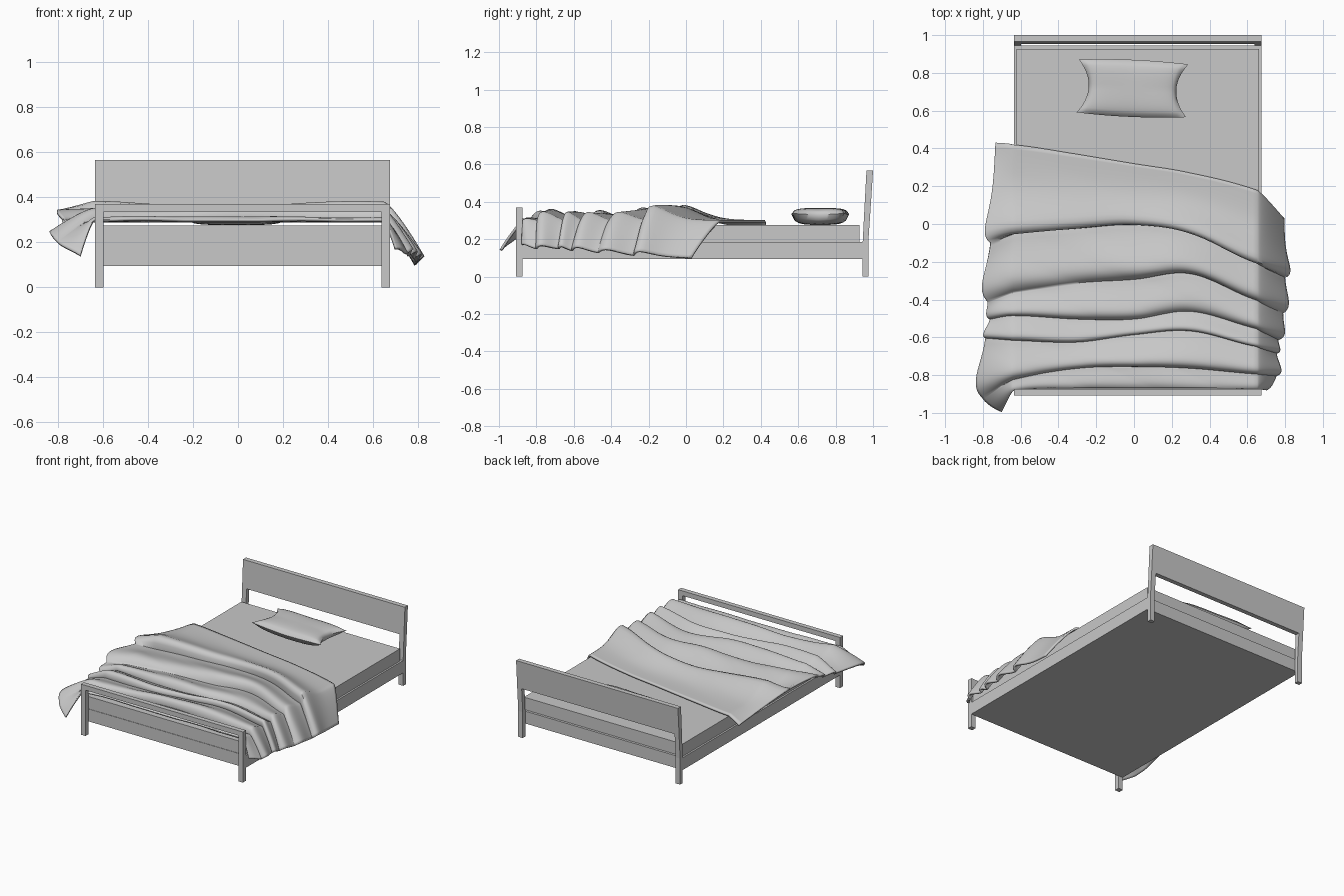
import bpy, bmesh, math
from mathutils import Matrix, Vector

old = bpy.data.objects.get("Cube")
if old:
    bpy.data.objects.remove(old, do_unlink=True)

GREY = (0.58, 0.58, 0.58, 1)
grey = bpy.data.materials.new("plain grey")
grey.use_nodes = True
grey.diffuse_color = GREY
grey.node_tree.nodes["Principled BSDF"].inputs["Base Color"].default_value = GREY


def finish(name, bm, smooth=None):
    bmesh.ops.recalc_face_normals(bm, faces=bm.faces)
    mesh = bpy.data.meshes.new(name)
    bm.to_mesh(mesh)
    bm.free()
    mesh.materials.append(grey)
    obj = bpy.data.objects.new(name, mesh)
    bpy.context.collection.objects.link(obj)
    if smooth:
        bpy.ops.object.select_all(action="DESELECT")
        obj.select_set(True)
        bpy.context.view_layer.objects.active = obj
        bpy.ops.object.shade_smooth_by_angle(angle=math.radians(smooth))
    return obj


def prism(name, profile, x0, x1):
    """Extrude a (y, z) outline from x0 to x1."""
    bm = bmesh.new()
    face = bm.faces.new([bm.verts.new((x0, y, z)) for y, z in profile])
    ext = bmesh.ops.extrude_face_region(bm, geom=[face])["geom"]
    bmesh.ops.translate(bm, vec=(x1 - x0, 0, 0),
                        verts=[v for v in ext if isinstance(v, bmesh.types.BMVert)])
    return finish(name, bm)


def box(name, x0, x1, y0, y1, z0, z1):
    return prism(name, [(y0, z0), (y1, z0), (y1, z1), (y0, z1)], x0, x1)


def sheet(bm, nu, nv, point):
    """Quad grid whose vertices come from point(u, v), both 0..1."""
    rows = [[bm.verts.new(point(i / nu, j / nv)) for i in range(nu + 1)]
            for j in range(nv + 1)]
    for a, b in zip(rows, rows[1:]):
        for i in range(nu):
            bm.faces.new((a[i], a[i + 1], b[i + 1], b[i]))


def lerp(a, b, t):
    return a + (b - a) * t


def curve(values, t):
    """Smooth curve through evenly spaced values."""
    k = min(int(t), len(values) - 2)
    f = t - k
    p1, p2 = values[k], values[k + 1]
    p0 = values[k - 1] if k else 2 * p1 - p2
    p3 = values[k + 2] if k + 2 < len(values) else 2 * p2 - p1
    return p1 + f / 2 * (p2 - p0 + f * (2 * p0 - 5 * p1 + 4 * p2 - p3
                                        + f * (3 * (p1 - p2) + p3 - p0)))


# Bed frame
LEFT, RIGHT, POST = -0.635, 0.675, 0.036
box("bed_base", LEFT, RIGHT, -0.875, 0.945, 0.095, 0.185)
box("mattress", LEFT + 0.013, RIGHT - 0.013, -0.872, 0.927, 0.185, 0.275)
box("foot_rail", LEFT, RIGHT, -0.908, -0.873, 0.335, 0.37)
head_post = [(0.945, 0), (0.975, 0), (0.975, 0.19), (0.987, 0.365),
             (0.954, 0.365), (0.945, 0.19)]
for side, x in (("right", LEFT), ("left", RIGHT - POST)):
    box("foot_post_" + side, x, x + POST, -0.908, -0.873, 0, 0.335)
    prism("head_post_" + side, head_post, x, x + POST)
prism("headboard", [(0.954, 0.365), (0.987, 0.365), (1, 0.567), (0.965, 0.567)],
      LEFT, RIGHT)

# Pillow: two puffed sheets meeting in a pinched rim
place = Matrix.Translation((-0.008, 0.718, 0.33)) @ Matrix.Rotation(math.radians(-2.5), 4, "Z")


def pillow_half(height):
    def point(u, v):
        a, b = 2 * u - 1, 2 * v - 1
        puff = math.sqrt((1 - a ** 4) * (1 - b ** 4))
        x = 0.29 * a * (1 - 0.2 * a * a * (1 - b * b))
        y = 0.14 * b * (1 + 0.08 * (1 - a * a))
        return place @ Vector((x, y, height * puff + 0.008 * abs(a * b)))
    return point


bm = bmesh.new()
for height in (0.036, -0.053):
    sheet(bm, 28, 18, pillow_half(height))
bmesh.ops.remove_doubles(bm, verts=bm.verts, dist=0.0005)
finish("pillow", bm, 50)

# Blanket: fold lines across the bed, head edge first, foot edge last
FOLDS = [
    (0.43, 0.42, 0.37, 0.32, 0.27, 0.18, 0.03),
    (-0.1, -0.05, -0.02, 0, -0.04, -0.2, -0.28),
    (-0.41, -0.36, -0.31, -0.29, -0.26, -0.4, -0.47),
    (-0.5, -0.48, -0.5, -0.5, -0.46, -0.55, -0.61),
    (-0.6, -0.61, -0.62, -0.58, -0.56, -0.64, -0.68),
    (-0.92, -0.82, -0.76, -0.75, -0.76, -0.79, -0.8),
    (-0.99, -0.88, -0.865, -0.865, -0.865, -0.87, -0.875),
]
ACROSS = (-0.64, -0.3, 0, 0.3, 0.65)
PUFF = (0.08, 0.065, 0.05, 0.045, 0.06, 0.012)
# Reach and height of the two hanging hems at each fold line
HEM_X = {-1: (-0.73, -0.76, -0.775, -0.76, -0.785, -0.8, -0.7),
         1: (0.79, 0.795, 0.785, 0.76, 0.75, 0.75, 0.7)}
HEM_Z = {-1: (0.25, 0.32, 0.3, 0.26, 0.25, 0.2, 0.14),
         1: (0.1, 0.115, 0.13, 0.14, 0.15, 0.15, 0.17)}
TOP = 0.296


def blanket_point(u, v):
    s, r = u * 6, v * 6
    k = min(int(r), 5)
    f = r - k
    y = lerp(curve(FOLDS[k], s), curve(FOLDS[k + 1], s), f)
    # each fold swells toward the foot and tucks in steeply
    swell = math.sin(math.pi * f ** (4 if k == 0 else 1.8))
    lift = PUFF[k] * swell * (0.82 + 0.18 * math.sin(s * 1.7 + k * 2))
    side = -1 if s < 1 else 1
    hang = max(0, 1 - s, s - 5)
    if hang:
        x = lerp(ACROSS[0 if side < 0 else -1], curve(HEM_X[side], r), hang)
        z = lerp(TOP, curve(HEM_Z[side], r), hang ** 1.3)
    else:
        x = lerp(ACROSS[min(int(s) - 1, 3)], ACROSS[min(int(s), 4)], s - min(int(s), 4))
        z = TOP
    crease = 0.004 * math.sin(9 * x + 23 * y) * min(1, r / 2) * (1 - hang)
    return (x + side * lift * 0.5 * hang, y - 0.5 * lift * (1 - 0.4 * hang),
            z + lift * (1 - 0.6 * hang) + max(0, crease))


bm = bmesh.new()
sheet(bm, 96, 108, blanket_point)
blanket = finish("blanket", bm, 60)
thick = blanket.modifiers.new("thickness", "SOLIDIFY")
thick.thickness = 0.014
thick.offset = 0
